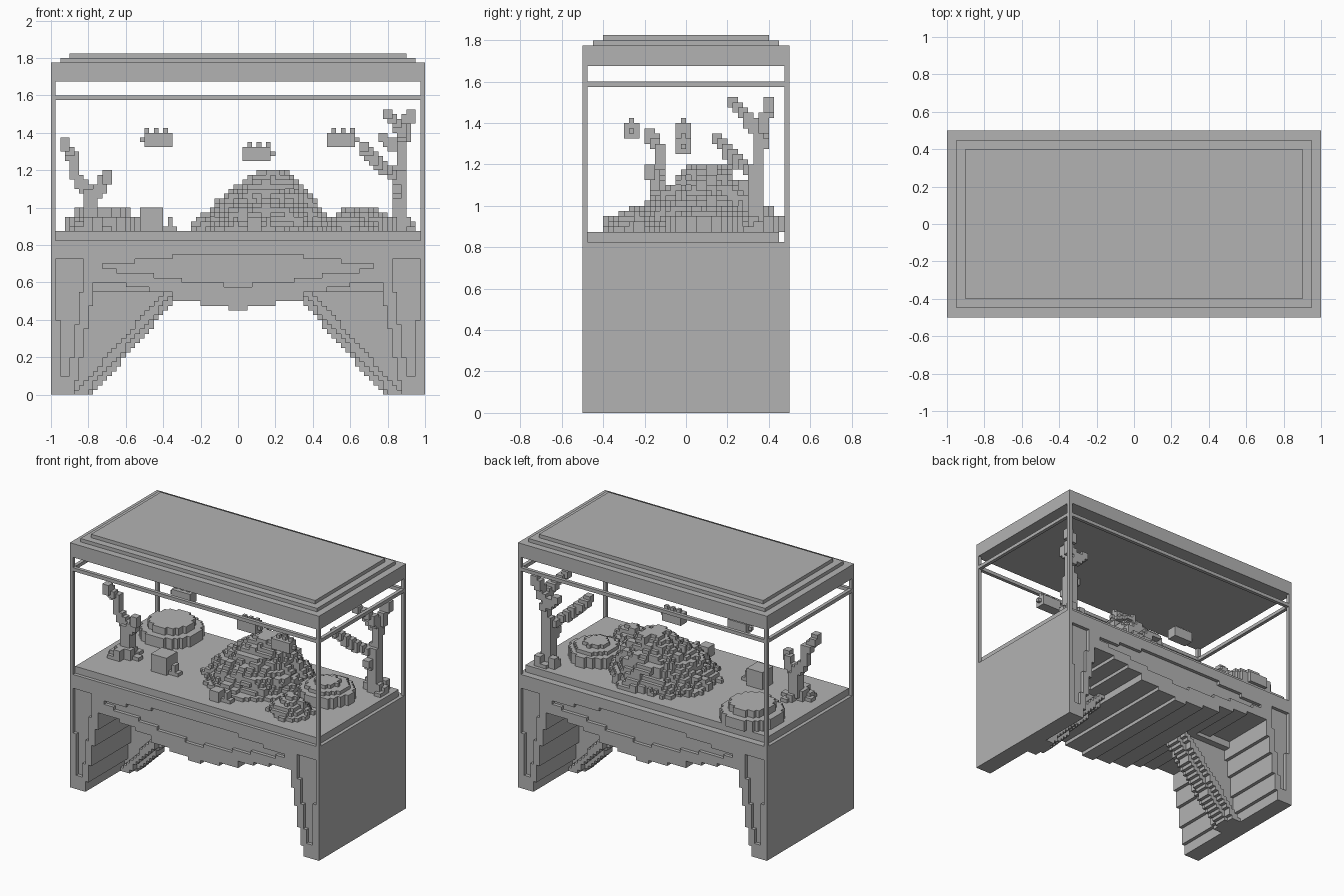
import bpy, bmesh, math, random
from mathutils import Vector

random.seed(4)
U = 0.025          # block size
FLOOR = 0.875      # top of the tank floor

cube = bpy.data.objects.get("Cube")
if cube:
    bpy.data.objects.remove(cube, do_unlink=True)

grey = bpy.data.materials.new("stone grey")
grey.use_nodes = True
grey.diffuse_color = (0.45, 0.45, 0.45, 1)
grey.node_tree.nodes["Principled BSDF"].inputs["Base Color"].default_value = (0.45, 0.45, 0.45, 1)


def finish(name, bm):
    mesh = bpy.data.meshes.new(name)
    bm.to_mesh(mesh)
    bm.free()
    mesh.materials.append(grey)
    obj = bpy.data.objects.new(name, mesh)
    bpy.context.collection.objects.link(obj)
    return obj


def box(name, lo, hi):
    """Plain box between two corners."""
    bm = bmesh.new()
    bmesh.ops.create_cube(bm, size=1)
    for v in bm.verts:
        v.co = [l + (c + 0.5) * (h - l) for l, h, c in zip(lo, hi, v.co)]
    return finish(name, bm)


def blocks(name, cells):
    """Outer skin of a set of grid cells."""
    bm = bmesh.new()
    verts = {}

    def corner(p):
        if p not in verts:
            verts[p] = bm.verts.new([c * U for c in p])
        return verts[p]

    for cell in cells:
        for axis in range(3):
            b, c = (axis + 1) % 3, (axis + 2) % 3
            for side in (0, 1):
                near = list(cell)
                near[axis] += 2 * side - 1
                if tuple(near) in cells:
                    continue
                ring = []
                for db, dc in ((0, 0), (1, 0), (1, 1), (0, 1)):
                    p = list(cell)
                    p[axis] += side
                    p[b] += db
                    p[c] += dc
                    ring.append(corner(tuple(p)))
                bm.faces.new(ring if side else ring[::-1])
    bmesh.ops.dissolve_limit(bm, angle_limit=0.01, verts=bm.verts[:], edges=bm.edges[:])
    return finish(name, bm)


def fill(lo, hi, rule=lambda x, y, z: True):
    """Cells between two corners whose centres pass a rule."""
    spans = [range(round(l / U), round(h / U)) for l, h in zip(lo, hi)]
    return {(i, j, k) for i in spans[0] for j in spans[1] for k in spans[2]
            if rule((i + .5) * U, (j + .5) * U, (k + .5) * U)}


def branch(points, radius):
    """Cells along a path of points."""
    cells = set()
    for a, b in zip(points, points[1:]):
        a, b = Vector(a), Vector(b)
        steps = max(2, int((b - a).length / U * 1.5))
        for s in range(steps + 1):
            p = a.lerp(b, s / steps)
            r = Vector((radius, radius, radius))
            cells |= fill(p - r, p + r)
    return cells


def step(a, table, last):
    """Stepped lookup: value of the first limit above a."""
    return next((v for limit, v in table if a < limit), last)


# Stand: stepped arch, with sunk panels on the front and back
def leg_edge(z):
    return 0.875 - 0.18 * z


def stand_rule(x, y, z):
    a = abs(x)
    arch = step(a, ((.06, .45), (.2, .475), (.35, .5), (.48, .55), (.6, .575)), .6)
    if a < leg_edge(z) and z < arch:
        return False
    if abs(y) > .475:
        low = step(a, ((.08, .575), (.3, .6), (.45, .625), (.65, .65)), .675)
        high = step(a, ((.35, .75), (.55, .725)), .7)
        if a < .72 and low < z < high:
            return False
        outer = .95 if z < .4 else .975
        if .1 < z < .725 and .915 - .14 * z < a < outer:
            return False
    return True


blocks("stand", fill((-1, -.5, 0), (1, .5, .825), stand_rule))


# Stair-edged braces inside the arch
def brace_rule(x, y, z):
    a = abs(x)
    edge = .78 - .88 * z
    if not edge < a < leg_edge(z) + U:
        return False
    return abs(y) < .05 or edge + .04 < a < edge + .1 or z > .55


for side, x0, x1 in (("left", .3, .9), ("right", -.9, -.3)):
    blocks(side + "_brace", fill((x0, -.1, 0), (x1, .1, .6), brace_rule))

# Tank floor, corner posts, rails and lid
box("tank_floor", (-.975, -.475, .825), (.975, .45, FLOOR))
for sx in (-1, 1):
    for sy in (-1, 1):
        x, y = sx * .9875, sy * .4875
        box("corner_post", (x - U / 2, y - U / 2, .825), (x + U / 2, y + U / 2, 1.675))
    box("side_rail", (sx * .9875 - U / 2, -.475, 1.575), (sx * .9875 + U / 2, .475, 1.6))
    box("long_rail", (-.975, sx * .4875 - U / 2, 1.575), (.975, sx * .4875 + U / 2, 1.6))
for n, (inset, z0, z1) in enumerate(((0, 1.675, 1.775), (.05, 1.775, 1.8), (.1, 1.8, 1.825))):
    box(f"lid_tier_{n + 1}", (inset - 1, inset - .5, z0), (1 - inset, .5 - inset, z1))


# Round stepped plates: centre, then (radius, top) of each tier
def plate(name, cx, cy, tiers):
    def rule(x, y, z):
        d = math.hypot(x - cx, y - cy)
        return any(d < r and z < top for r, top in tiers)
    blocks(name, fill((cx - .25, cy - .25, FLOOR), (cx + .25, cy + .25, 1.0), rule))


plate("large_plate", -.725, .275, ((.2, .95), (.15, 1.0)))
plate("small_plate", .66, .085, ((.18, .95), (.14, .975), (.08, 1.0)))


# Rough rock mounds
def mound(name, cx, cy, rx, ry, height, rough, lean=0):
    lumps = {}

    def rule(x, y, z):
        key = (int(x / .06 + 50), int(y / .05 + 50), int(z / .05))
        bump = lumps.setdefault(key, random.uniform(-rough, rough))
        h = (z - FLOOR) / height
        d = math.hypot((x - cx - lean * h) / rx, (y - cy - lean * h) / ry)
        return d < 1 - .8 * h ** 1.25 + bump and h < 1
    size = 1.25
    blocks(name, fill((cx - rx * size, cy - ry * size, FLOOR),
                      (cx + rx * size, cy + ry * size, FLOOR + height), rule))


mound("rock_mound", .12, .05, .36, .34, .325, .09, .06)
mound("small_rock", .6, -.25, .15, .14, .125, .15)

# Square stones with a little step beside them
for name, x, y, s in (("square_stone", -.525, -.25, .125), ("small_stone", .05, -.4, .075)):
    cells = fill((x, y, FLOOR), (x + s, y + s, FLOOR + s))
    cells |= fill((x + s, y + .025, FLOOR), (x + s + .075, y + .075, FLOOR + .025))
    cells |= fill((x + s + .025, y + .025, FLOOR), (x + s + .05, y + .075, FLOOR + .075))
    blocks(name, cells)


# Branching driftwood: rough foot, trunk and limbs
def driftwood(name, x, y, trunk, limbs):
    cells = branch([(x, y, FLOOR + .0375)] + trunk, .0375)
    for limb in limbs:
        cells |= branch(limb, .025)
    for _ in range(9):
        a, r = random.uniform(0, 6.3), random.uniform(.04, .09)
        px, py = x + r * math.cos(a), y + r * math.sin(a)
        cells |= fill((px - U, py - U, FLOOR), (px + U, py + U, FLOOR + random.choice((.025, .05, .075))))
    blocks(name, {c for c in cells if c[2] * U > FLOOR - .01 and c[0] < 39 and c[1] < 18})


fork = (-.78, -.14, 1.05)
driftwood("right_driftwood", -.8, -.15, [fork], [
    [fork, (-.87, -.13, 1.17), (-.88, -.13, 1.27), (-.93, -.17, 1.35)],
    [fork, (-.72, -.15, 1.12), (-.7, -.17, 1.175)]])
fork = (.86, .34, 1.17)
driftwood("left_driftwood", .86, .35, [fork], [
    [fork, (.88, .36, 1.35), (.9, .38, 1.42), (.92, .41, 1.5)],
    [fork, (.78, .25, 1.2), (.74, .22, 1.25), (.67, .16, 1.32)],
    [(.88, .33, 1.38), (.86, .29, 1.43), (.8, .22, 1.5)],
    [(.88, .36, 1.3), (.82, .38, 1.34), (.78, .38, 1.37)],
    [(.85, .33, 1.05), (.85, .28, 1.1)]])


# Blocky fish with tail and back fins
def fish(name, x, y, z, d):
    def part(x0, x1, w, z0, z1):
        a, b = sorted((x + d * x0, x + d * x1))
        return fill((a, y - w, z + z0), (b, y + w + U, z + z1))
    cells = part(-.075, .075, U, 0, .075) | part(.075, .1, 0, .025, .05)
    for fin in (-.05, 0, .05):
        cells |= part(fin, fin + U, 0, .075, .1)
    blocks(name, cells)


fish("right_fish", -.425, -.025, 1.325, -1)
fish("middle_fish", .1, -.025, 1.25, 1)
fish("left_fish", .55, -.275, 1.325, 1)
